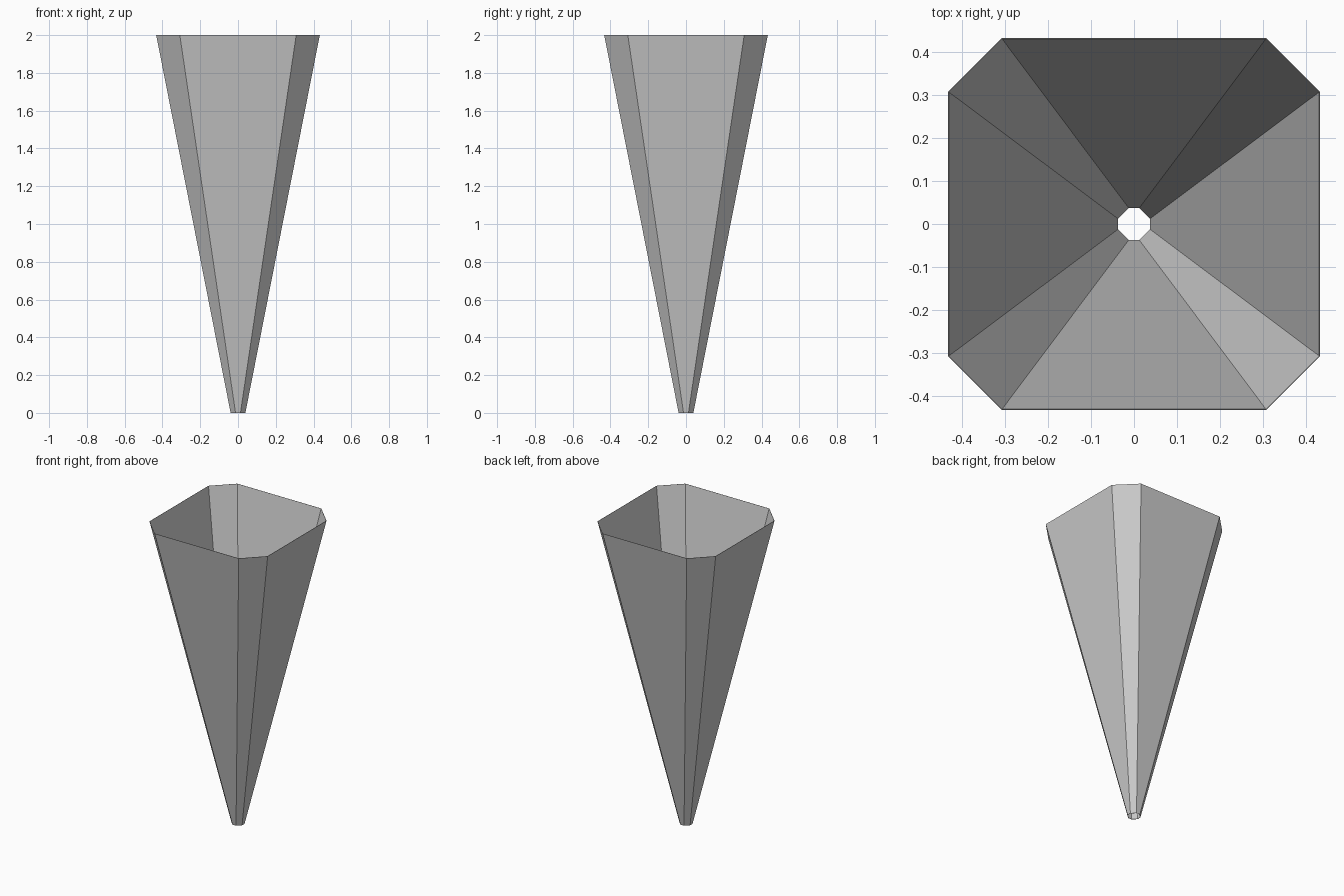
import bpy, bmesh

if "Cube" in bpy.data.objects:
    bpy.data.objects.remove(bpy.data.objects["Cube"])


def octagon(half, flat, z):
    # square with chamfered corners, counter-clockwise
    return [(half, -flat, z), (half, flat, z), (flat, half, z), (-flat, half, z),
            (-half, flat, z), (-half, -flat, z), (-flat, -half, z), (flat, -half, z)]


# Open tapering funnel: small octagon at the foot, chamfered square at the rim
bm = bmesh.new()
foot = [bm.verts.new(p) for p in octagon(0.039, 0.013, 0)]
rim = [bm.verts.new(p) for p in octagon(0.433, 0.308, 2)]
for i in range(8):
    j = (i + 1) % 8
    bm.faces.new((foot[i], foot[j], rim[j], rim[i]))

mesh = bpy.data.meshes.new("funnel")
bm.to_mesh(mesh)
bm.free()
funnel = bpy.data.objects.new("funnel", mesh)
bpy.context.collection.objects.link(funnel)

# Thin sheet wall, grown inwards
wall = funnel.modifiers.new("wall", "SOLIDIFY")
wall.thickness = 0.002
wall.offset = -1
